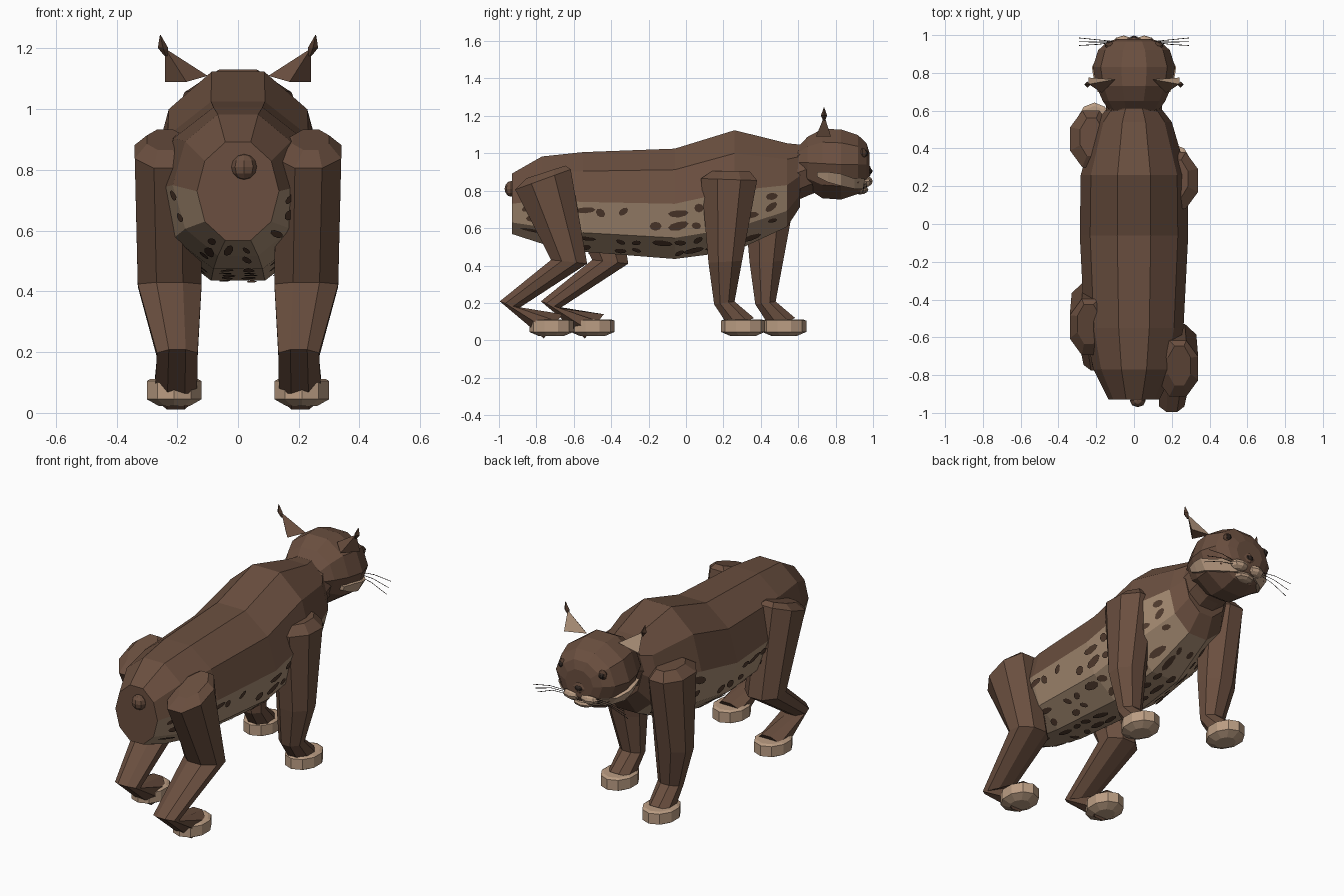
import bpy, bmesh, random
from math import sin, cos, pi, radians, sqrt, floor
from mathutils import Vector

random.seed(4)
if "Cube" in bpy.data.objects:
    bpy.data.objects.remove(bpy.data.objects["Cube"])


def material(name, rgb):
    m = bpy.data.materials.new(name)
    m.use_nodes = True
    m.diffuse_color = (*rgb, 1)
    bsdf = m.node_tree.nodes["Principled BSDF"]
    bsdf.inputs["Base Color"].default_value = (*rgb, 1)
    bsdf.inputs["Roughness"].default_value = 0.9
    return m


BROWN = material("brown fur", (0.145, 0.078, 0.050))
TAN = material("tan belly fur", (0.38, 0.26, 0.17))
PALE = material("pale paw fur", (0.50, 0.34, 0.23))
SPOT = material("dark brown spots", (0.085, 0.045, 0.028))
DARK = material("near black", (0.03, 0.02, 0.016))


def finish(name, bm, mats, fix=True):
    if fix:
        bmesh.ops.recalc_face_normals(bm, faces=bm.faces)
    me = bpy.data.meshes.new(name)
    bm.to_mesh(me)
    bm.free()
    for m in mats:
        me.materials.append(m)
    ob = bpy.data.objects.new(name, me)
    bpy.context.collection.objects.link(ob)
    return ob


def loft(name, rings, mats, rule=None):
    """Skin a list of point rings and cap both ends."""
    bm = bmesh.new()
    rows = [[bm.verts.new(p) for p in ring] for ring in rings]
    n = len(rows[0])
    for r in range(len(rows) - 1):
        for k in range(n):
            j = (k + 1) % n
            f = bm.faces.new((rows[r][k], rows[r][j], rows[r + 1][j], rows[r + 1][k]))
            if rule:
                f.material_index = rule(r, k)
    bm.faces.new(rows[0])
    bm.faces.new(rows[-1])
    return finish(name, bm, mats)


def blob(name, centre, size, mat, segs=8):
    bm = bmesh.new()
    bmesh.ops.create_uvsphere(bm, u_segments=segs, v_segments=6, radius=1)
    for v in bm.verts:
        v.co = Vector(a * b + c for a, b, c in zip(v.co, size, centre))
    return finish(name, bm, [mat])


def upright_ring(y, cz, rx, rz, n=10):
    return [Vector((rx * cos(2 * pi * k / n), y, cz + rz * sin(2 * pi * k / n))) for k in range(n)]


# Body: ten-sided rings from rump to chest (y, centre z, half width, half height)
BODY = [(-0.93, 0.73, 0.135, 0.17), (-0.77, 0.75, 0.215, 0.245), (-0.55, 0.74, 0.262, 0.28),
        (-0.06, 0.73, 0.287, 0.31), (0.26, 0.80, 0.282, 0.34), (0.54, 0.83, 0.20, 0.235),
        (0.61, 0.88, 0.145, 0.175)]
body_rings = [upright_ring(*r) for r in BODY]
loft("body", body_rings, [BROWN, TAN], lambda r, k: int(k >= 5 and r < len(BODY) - 2))
loft("neck", [upright_ring(0.58, 0.89, 0.15, 0.155), upright_ring(0.66, 0.92, 0.145, 0.15),
              upright_ring(0.74, 0.94, 0.14, 0.14)], [BROWN])
blob("tail_stub", (0.02, -0.935, 0.81), (0.042, 0.035, 0.042), BROWN)


# Belly spots: thin plates laid on the lower body panels
def body_point(y, t, lift=0.006):
    r = max(i for i in range(len(BODY) - 1) if BODY[i][0] <= y)
    f = (y - BODY[r][0]) / (BODY[r + 1][0] - BODY[r][0])
    k = int(floor(t))
    a, b = [body_rings[r][i % 10].lerp(body_rings[r + 1][i % 10], f) for i in (k, k + 1)]
    ang = (k + 0.5) * pi / 5
    return a.lerp(b, t - k) + Vector((cos(ang), 0, sin(ang))) * lift


bm = bmesh.new()
for panel in range(5, 10):
    for i in range(14):
        for lane in (0.27, 0.72):
            if random.random() < 0.3:
                continue
            y = -0.84 + i * 0.099 + random.uniform(-0.02, 0.02)
            t = panel + lane + random.uniform(-0.06, 0.06)
            ly = random.choice((0.025, 0.032, 0.055))
            lt = random.uniform(0.09, 0.14)
            slant = random.uniform(-0.06, 0.06)
            pts = []
            for k in range(8):
                c, s = cos(k * pi / 4), sin(k * pi / 4)
                yy = min(0.535, y + ly * c)
                pts.append(bm.verts.new(body_point(yy, t + lt * s + slant * c)))
            f = bm.faces.new(pts)
            f.normal_update()
            mid = f.calc_center_median()
            if f.normal.dot(mid - Vector((0, mid.y, 0.75))) < 0:
                f.normal_flip()
finish("belly_spots", bm, [SPOT], fix=False)


# Legs: rings of (y, z, half length, centre x, half width, tilt in degrees)
FRONT = [(0.24, 0.905, 0.10, 0.225, 0.06, 0), (0.23, 0.86, 0.15, 0.228, 0.11, -2),
         (0.21, 0.42, 0.09, 0.225, 0.10, 3), (0.205, 0.20, 0.055, 0.20, 0.067, 8),
         (0.30, 0.09, 0.07, 0.205, 0.065, 25)]
HIND = [(-0.75, 0.90, 0.11, 0.24, 0.06, 18), (-0.765, 0.86, 0.158, 0.232, 0.108, 20),
        (-0.625, 0.42, 0.097, 0.225, 0.105, -6), (-0.945, 0.19, 0.054, 0.20, 0.067, -20),
        (-0.71, 0.075, 0.082, 0.205, 0.07, 52)]


def leg(name, rings, side, shift):
    out = []
    for y, z, length, cx, width, tilt in rings:
        a = radians(tilt)
        ring = []
        for k in range(8):
            t = (k + 0.5) * pi / 4
            s = length * sin(t) / sin(3 * pi / 8)
            ring.append((side * (cx + width * cos(t) / cos(pi / 8)),
                         y + shift + s * cos(a), z + s * sin(a)))
        out.append(ring)
    loft(name, out, [BROWN])


def paw(name, x, y):
    rings = []
    for z, s in ((0.022, 0.55), (0.045, 1), (0.105, 1), (0.112, 0.85)):
        rings.append([(x + 0.095 * s * cos((k + 0.5) * pi / 5),
                       y + 0.118 * s * sin((k + 0.5) * pi / 5), z) for k in range(10)])
    loft(name, rings, [PALE])


for side, label, shift in ((1, "left", 0), (-1, "right", 0.22)):
    leg(f"{label}_front_leg", FRONT, side, shift)
    leg(f"{label}_hind_leg", HIND, side, shift)
    paw(f"{label}_front_paw", side * 0.21, 0.305 + shift)
    paw(f"{label}_hind_paw", side * 0.21, -0.72 + shift)

# Head
HEAD = [(0.60, 0.95, 0.13, 0.09), (0.65, 0.95, 0.165, 0.145), (0.73, 0.945, 0.20, 0.195),
        (0.83, 0.94, 0.218, 0.197), (0.92, 0.94, 0.19, 0.165), (0.965, 0.94, 0.14, 0.12),
        (0.98, 0.93, 0.09, 0.08)]
loft("head", [upright_ring(*r) for r in HEAD], [BROWN])
blob("muzzle", (0, 0.94, 0.905), (0.07, 0.052, 0.05), BROWN)
blob("nose", (0, 0.982, 0.905), (0.024, 0.015, 0.015), DARK)
blob("chin", (0, 0.93, 0.805), (0.065, 0.045, 0.025), PALE)


def head_side(y, z):
    """Half width of the head at a given depth and height."""
    i = max(j for j in range(len(HEAD) - 1) if HEAD[j][0] <= y)
    f = (y - HEAD[i][0]) / (HEAD[i + 1][0] - HEAD[i][0])
    cz, rx, rz = [a + (b - a) * f for a, b in zip(HEAD[i][1:], HEAD[i + 1][1:])]
    return rx * sqrt(max(0.1, 1 - ((z - cz) / rz) ** 2))


for side, label in ((1, "left"), (-1, "right")):
    # Pale cheek band
    rings = []
    for y, low, high in ((0.70, 0.875, 0.90), (0.76, 0.845, 0.90), (0.83, 0.825, 0.89),
                         (0.90, 0.81, 0.865), (0.955, 0.81, 0.865)):
        wl, wh = head_side(y, low), head_side(y, high)
        rings.append([(side * (w + d), y, z) for w, d, z in
                      ((wl, 0.012, low), (wh, 0.012, high), (wh, -0.05, high), (wl, -0.05, low))])
    loft(f"{label}_cheek", rings, [PALE])
    blob(f"{label}_lip", (side * 0.055, 0.955, 0.85), (0.058, 0.043, 0.032), PALE)

    # Eye with a dark rim
    blob(f"{label}_eye_rim", (side * 0.125, 0.945, 1.0), (0.03, 0.022, 0.028), SPOT)
    blob(f"{label}_eye", (side * 0.13, 0.955, 1.0), (0.018, 0.018, 0.018), DARK)

    # Ear with pale inner side, and its tuft
    bm = bmesh.new()
    inner, outer, back, tip = [bm.verts.new((side * x, y, z)) for x, y, z in
                               ((0.10, 0.765, 1.11), (0.24, 0.775, 1.09),
                                (0.17, 0.695, 1.09), (0.24, 0.74, 1.20))]
    bm.faces.new((inner, outer, tip)).material_index = 1
    for tri in ((inner, back, tip), (back, outer, tip), (inner, outer, back)):
        bm.faces.new(tri)
    finish(f"{label}_ear", bm, [BROWN, PALE])
    loft(f"{label}_ear_tuft", [[(side * (cx + r * cos(k * pi / 2)), 0.738 + r * sin(k * pi / 2), z)
                                for k in range(4)]
                               for cx, z, r in ((0.237, 1.175, 0.005), (0.247, 1.202, 0.017),
                                                (0.256, 1.245, 0.001))], [SPOT])

    # Whiskers
    cu = bpy.data.curves.new(f"{label}_whiskers", "CURVE")
    cu.dimensions = "3D"
    cu.bevel_depth = 0.0018
    cu.bevel_resolution = 0
    for i in range(3):
        sp = cu.splines.new("POLY")
        sp.points.add(2)
        path = ((0.09, 0.965, 0.86 - 0.01 * i), (0.19, 0.975 - 0.012 * i, 0.865 - 0.018 * i),
                (0.29, 0.985 - 0.02 * i, 0.85 - 0.03 * i))
        for p, (x, y, z) in zip(sp.points, path):
            p.co = (side * x, y, z, 1)
    cu.materials.append(DARK)
    bpy.context.collection.objects.link(bpy.data.objects.new(f"{label}_whiskers", cu))
